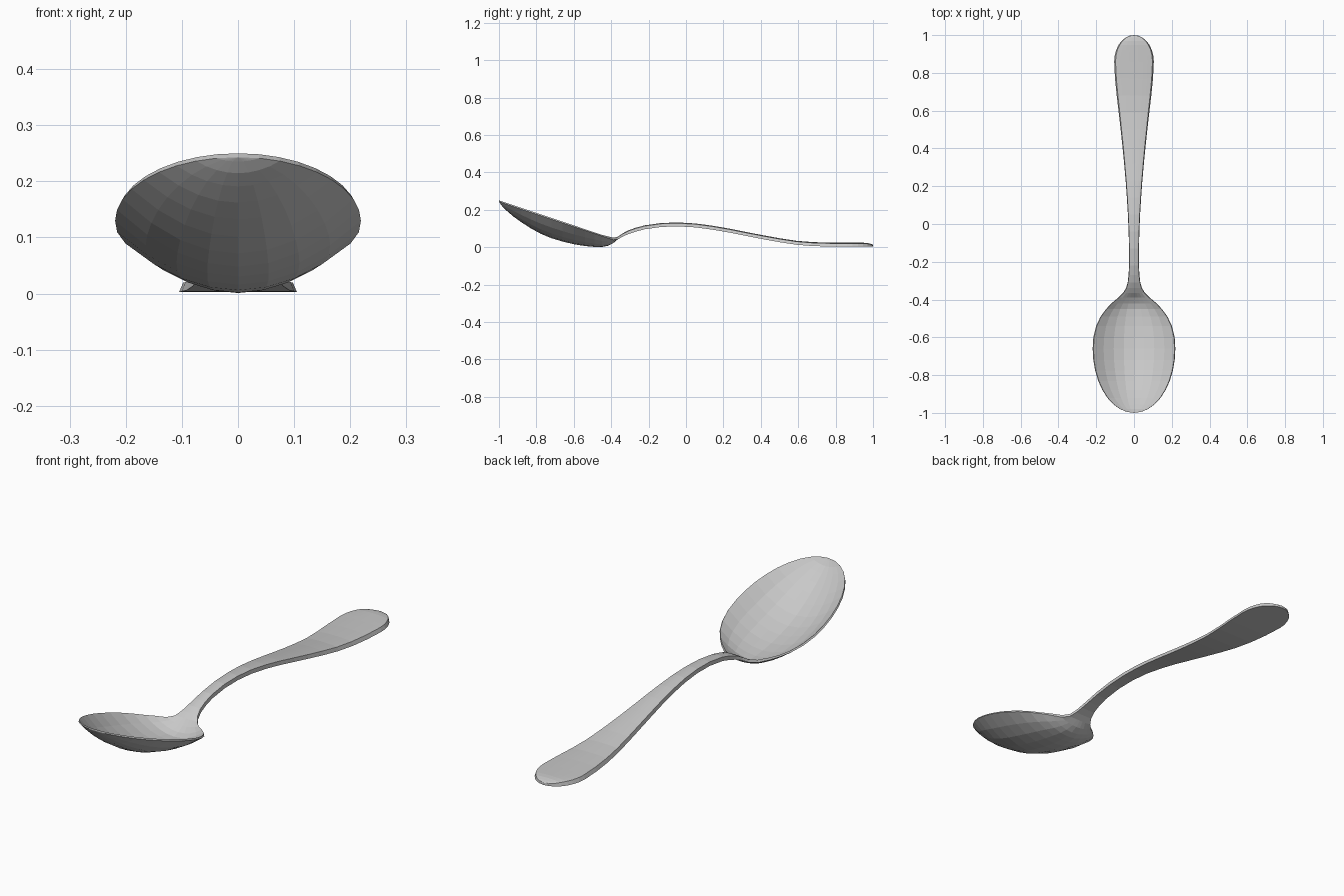
import bpy, bmesh
from math import sqrt, sin, cos, pi

cube = bpy.data.objects.get("Cube")
if cube:
    bpy.data.objects.remove(cube, do_unlink=True)

# Brushed steel
steel = bpy.data.materials.new("steel_grey")
steel.use_nodes = True
colour = (0.58, 0.58, 0.58, 1)
steel.diffuse_color = colour
steel.node_tree.nodes["Principled BSDF"].inputs["Base Color"].default_value = colour

# Half width between the rounded ends, and height of the underside along the middle
WIDTH = [(-.66, .219), (-.58, .212), (-.5, .183), (-.43, .13), (-.385, .078),
         (-.35, .047), (-.3, .032), (-.2, .026), (0, .03), (.2, .042),
         (.4, .06), (.6, .082), (.75, .099), (.86, .105)]
UNDER = [(-1, .243), (-.98, .215), (-.9, .147), (-.76, .064), (-.6, .016),
         (-.48, .001), (-.43, .004), (-.39, .021), (-.36, .045), (-.3, .073),
         (-.2, .1), (-.08, .111), (.05, .106), (.2, .084), (.4, .045),
         (.6, .012), (.75, .004), (1, .003)]


def curve(points, x):
    """Smooth curve through the points."""
    def slope(i):
        a, b = points[max(i - 1, 0)], points[min(i + 1, len(points) - 1)]
        return (b[1] - a[1]) / (b[0] - a[0])
    i = 0
    while i < len(points) - 2 and x > points[i + 1][0]:
        i += 1
    (xa, a), (xb, b) = points[i], points[i + 1]
    h = xb - xa
    t = (x - xa) / h
    return (a * (1 + 2 * t) * (1 - t) ** 2 + b * t * t * (3 - 2 * t)
            + h * t * (1 - t) * (slope(i) * (1 - t) - slope(i + 1) * t))


def half_width(y):
    first, last = WIDTH[0], WIDTH[-1]
    if y < first[0]:
        return first[1] * sqrt(max(0, 1 - ((y - first[0]) / (1 + first[0])) ** 2))
    if y > last[0]:
        return last[1] * sqrt(max(0, 1 - ((y - last[0]) / (1 - last[0])) ** 2))
    return curve(WIDTH, y)


def section(y, n=8):
    """Closed cross-section: underside left to right, then top right to left."""
    w = half_width(y)
    under = curve(UNDER, y)
    rim = max(under, .243 - .334 * (y + 1))
    ramp = min(1, max(0, (y + .45) / .15))
    thick = .007 + .014 * ramp
    if y > .95:
        thick -= .01 * ((y - .95) / .05) ** 2
    lower, upper = [], []
    for i in range(n + 1):
        u = 2 * i / n - 1
        z = under + (rim - under) * u * u
        lower.append((w * u, y, z))
        upper.append((w * u * (.98 - .05 * ramp), y, z + thick * (1 - .2 * ramp * u * u)))
    return lower + upper[::-1]


# Stations crowd together at the round tips and at the neck
stations = [-.66 - .34 * cos(pi / 2 * i / 9) for i in range(9)]
stations += [-.66, -.6, -.54, -.49, -.45, -.42, -.39, -.365, -.34, -.31, -.27]
stations += [-.22 + .09 * i for i in range(12)]
stations += [.86 + .14 * sin(pi / 2 * i / 7) for i in range(8)]

# Spoon: one loft from the bowl tip to the handle end
bm = bmesh.new()
rings = [[bm.verts.new(p) for p in section(y)] for y in stations]
for a, b in zip(rings, rings[1:]):
    for i in range(len(a)):
        j = (i + 1) % len(a)
        bm.faces.new((a[i], a[j], b[j], b[i]))
bm.faces.new(rings[0])
bm.faces.new(rings[-1])
bmesh.ops.remove_doubles(bm, verts=bm.verts, dist=.0005)
bmesh.ops.recalc_face_normals(bm, faces=bm.faces)
mesh = bpy.data.meshes.new("spoon")
bm.to_mesh(mesh)
bm.free()
mesh.materials.append(steel)
spoon = bpy.data.objects.new("spoon", mesh)
bpy.context.collection.objects.link(spoon)
